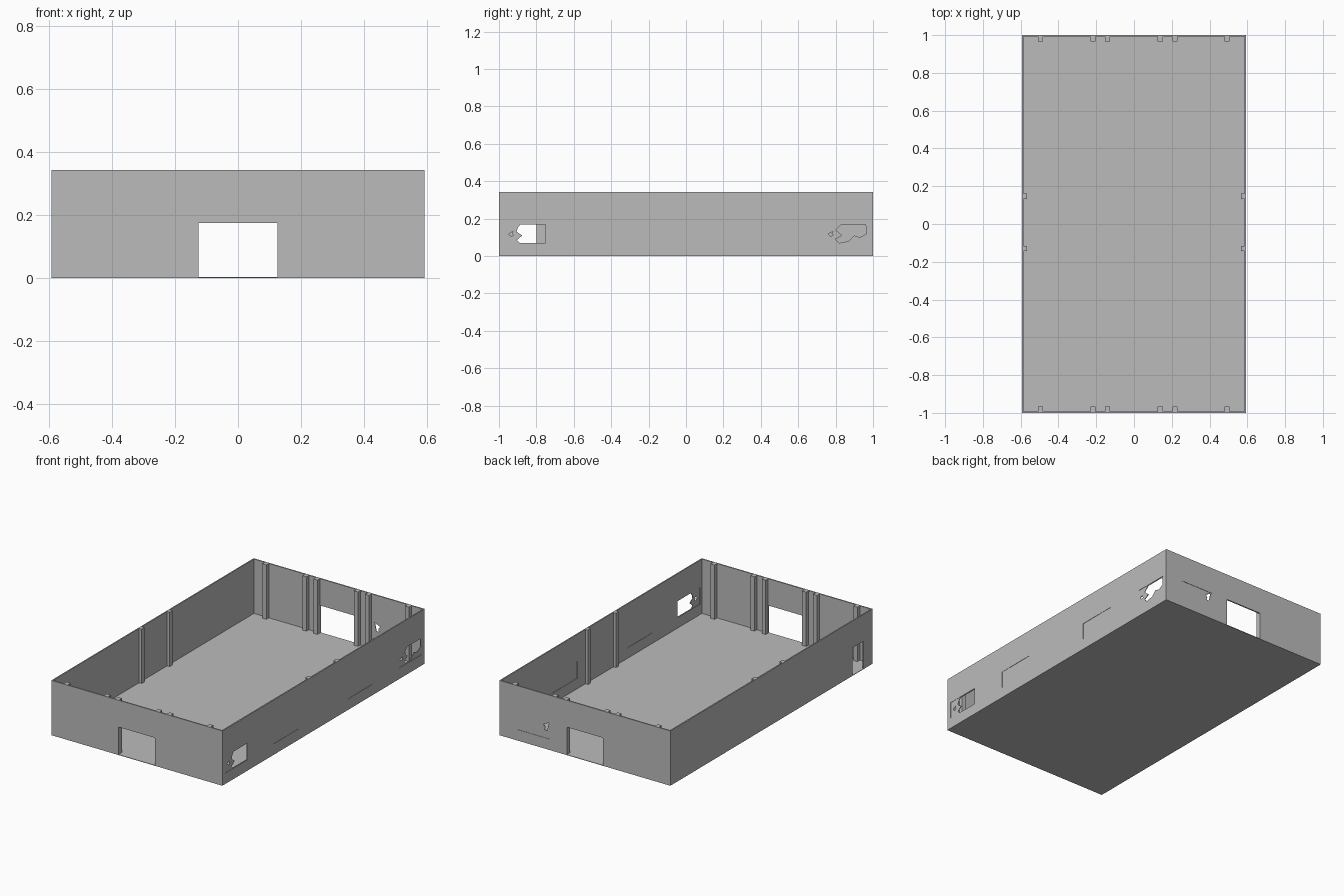
import bpy, bmesh
from mathutils import Vector

cube = bpy.data.objects.get("Cube")
if cube:
    bpy.data.objects.remove(cube, do_unlink=True)

W, L, H = 0.592, 1.0, 0.343      # half width, half length, height
T, BASE = 0.008, 0.003           # wall and floor thickness
RECESS = 0.002
SILL, HEAD = 0.068, 0.173        # window heights

grey = bpy.data.materials.new("plain grey")
grey.use_nodes = True
grey.diffuse_color = (0.5, 0.5, 0.5, 1)
bsdf = grey.node_tree.nodes["Principled BSDF"]
bsdf.inputs["Base Color"].default_value = (0.5, 0.5, 0.5, 1)


def prism(name, pts, axis, lo, hi, mat=grey):
    """Extrude an outline of (along, z) points through x or y."""
    bm = bmesh.new()

    def place(a, z):
        return Vector((lo, a, z)) if axis == "x" else Vector((a, lo, z))

    face = bm.faces.new([bm.verts.new(place(a, z)) for a, z in pts])
    step = Vector((hi - lo, 0, 0)) if axis == "x" else Vector((0, hi - lo, 0))
    ext = bmesh.ops.extrude_face_region(bm, geom=[face])
    moved = [v for v in ext["geom"] if isinstance(v, bmesh.types.BMVert)]
    bmesh.ops.translate(bm, verts=moved, vec=step)
    bmesh.ops.recalc_face_normals(bm, faces=bm.faces)
    mesh = bpy.data.meshes.new(name)
    bm.to_mesh(mesh)
    bm.free()
    if mat:
        mesh.materials.append(mat)
    obj = bpy.data.objects.new(name, mesh)
    bpy.context.collection.objects.link(obj)
    return obj


def rect(a0, a1, z0, z1):
    return [(a0, z0), (a1, z0), (a1, z1), (a0, z1)]


def cut(obj, pts, axis, lo, hi):
    """Subtract a prism, then discard the cutter."""
    cutter = prism("cutter", pts, axis, lo, hi, None)
    cutter.hide_render = True
    mod = obj.modifiers.new("cut", "BOOLEAN")
    mod.object, mod.operation, mod.solver = cutter, "DIFFERENCE", "EXACT"
    graph = bpy.context.evaluated_depsgraph_get()
    mesh = bpy.data.meshes.new_from_object(obj.evaluated_get(graph))
    obj.modifiers.clear()
    obj.data = mesh
    bpy.data.objects.remove(cutter, do_unlink=True)


def recess(obj, a0, a1, axis, outer):
    """Sink a shallow window panel into both wall faces."""
    pts = rect(a0, a1, SILL, HEAD)
    cut(obj, pts, axis, outer - RECESS, outer + 0.05)
    cut(obj, pts, axis, outer - T - 0.05, outer - T + RECESS)


# Floor and four walls
prism("floor", rect(-W, W, 0, BASE), "y", -L, L)
end_wall = rect(-W, W, BASE, H)
side_wall = rect(-L + T, L - T, BASE, H)
front_wall = prism("front_wall", end_wall, "y", -L, -L + T)
back_wall = prism("back_wall", end_wall, "y", L - T, L)
left_wall = prism("left_wall", side_wall, "x", W - T, W)
right_wall = prism("right_wall", side_wall, "x", -W, -W + T)

# Doorways
doorway = rect(-0.126, 0.125, -0.02, 0.175)
cut(front_wall, doorway, "y", -L - 0.05, -L + 0.05)
cut(back_wall, doorway, "y", L - 0.05, L + 0.05)
cut(right_wall, rect(-0.91, -0.80, -0.02, 0.175), "x", -W - 0.05, -W + 0.05)

# Shallow window panels
for a0, a1 in ((-0.97, -0.75), (-0.5, -0.25), (0.24, 0.49), (0.75, 0.97)):
    recess(left_wall, a0, a1, "x", W)
recess(back_wall, 0.24, 0.47, "y", L)

# Ragged openings broken through the end windows
broken_front = [(-0.9, 0.15), (-0.885, 0.17), (-0.752, 0.17), (-0.752, 0.07),
                (-0.89, 0.07), (-0.905, 0.085), (-0.875, 0.11), (-0.905, 0.13)]
broken_back = [(0.8, 0.14), (0.83, 0.17), (0.96, 0.17), (0.965, 0.12),
               (0.93, 0.1), (0.9, 0.11), (0.87, 0.08), (0.82, 0.07),
               (0.8, 0.09), (0.835, 0.11)]
for outline in (broken_front, broken_back):
    cut(left_wall, outline, "x", W - 0.05, W + 0.05)
for y in (-0.935, 0.775):
    chip = [(y - 0.015, 0.118), (y, 0.105), (y + 0.013, 0.112),
            (y + 0.003, 0.12), (y + 0.012, 0.132)]
    cut(left_wall, chip, "x", W - 0.05, W + 0.05)
chip = [(0.25, 0.168), (0.262, 0.115), (0.28, 0.118), (0.275, 0.135),
        (0.288, 0.15)]
cut(back_wall, chip, "y", L - 0.05, L + 0.05)

# Posts standing against the inside of the walls
P, DEPTH = 0.0135, 0.025
for x in (-0.495, -0.217, -0.141, 0.139, 0.217, 0.493):
    outline = rect(x - P, x + P, BASE, H)
    prism("front_post", outline, "y", -L + T, -L + T + DEPTH)
    prism("back_post", outline, "y", L - T - DEPTH, L - T)
for y in (-0.13, 0.147):
    outline = rect(y - P, y + P, BASE, H)
    prism("left_post", outline, "x", W - T - 0.018, W - T)
    prism("right_post", outline, "x", -W + T, -W + T + 0.018)
